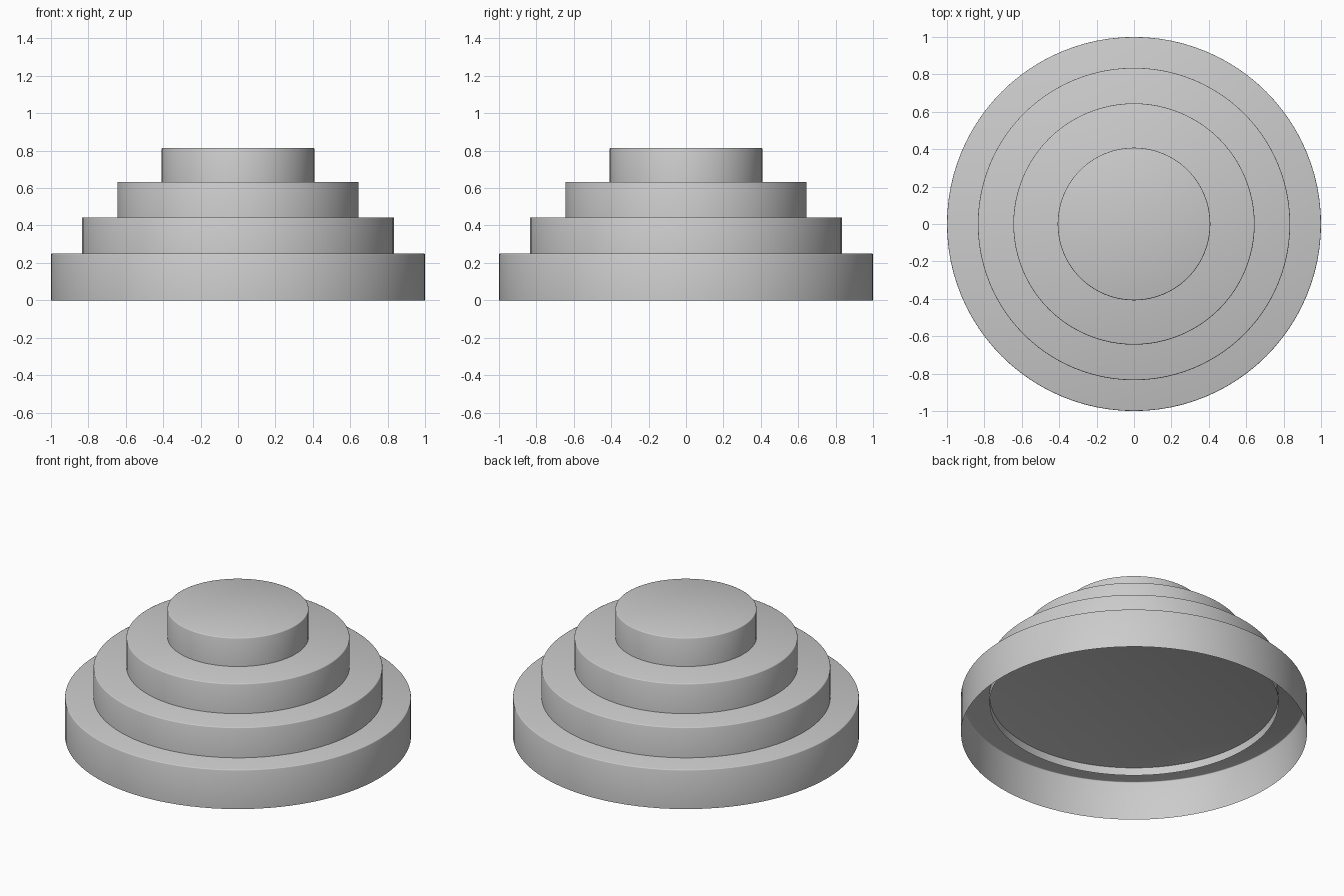
import bpy, bmesh, math

cube = bpy.data.objects.get("Cube")
if cube:
    bpy.data.objects.remove(cube, do_unlink=True)

grey = bpy.data.materials.new("plain_grey")
grey.use_nodes = True
colour = (0.6, 0.6, 0.6, 1)
grey.diffuse_color = colour
grey.node_tree.nodes["Principled BSDF"].inputs["Base Color"].default_value = colour


def open_tier(name, radius, bottom, top):
    """Round capped drum, open underneath, with a softened top rim."""
    bm = bmesh.new()
    bmesh.ops.create_cone(bm, cap_ends=True, segments=96, radius1=radius,
                          radius2=radius, depth=top - bottom)
    bmesh.ops.translate(bm, verts=bm.verts, vec=(0, 0, (top + bottom) / 2))
    base = [f for f in bm.faces if f.normal.z < -0.5]
    bmesh.ops.delete(bm, geom=base, context="FACES_ONLY")
    rim = [e for e in bm.edges if all(v.co.z > top - 0.001 for v in e.verts)]
    bmesh.ops.bevel(bm, geom=rim, offset=0.005, segments=2, profile=0.5,
                    affect="EDGES")
    mesh = bpy.data.meshes.new(name)
    bm.to_mesh(mesh)
    bm.free()
    mesh.materials.append(grey)
    obj = bpy.data.objects.new(name, mesh)
    bpy.context.collection.objects.link(obj)
    bpy.ops.object.select_all(action="DESELECT")
    obj.select_set(True)
    bpy.context.view_layer.objects.active = obj
    bpy.ops.object.shade_smooth_by_angle(angle=math.radians(50))


# Four stacked tiers, each sunk a little into the one below
open_tier("base_tier", 1.0, 0.0, 0.25)
open_tier("second_tier", 0.835, 0.2, 0.443)
open_tier("third_tier", 0.645, 0.39, 0.633)
open_tier("top_tier", 0.408, 0.58, 0.815)
